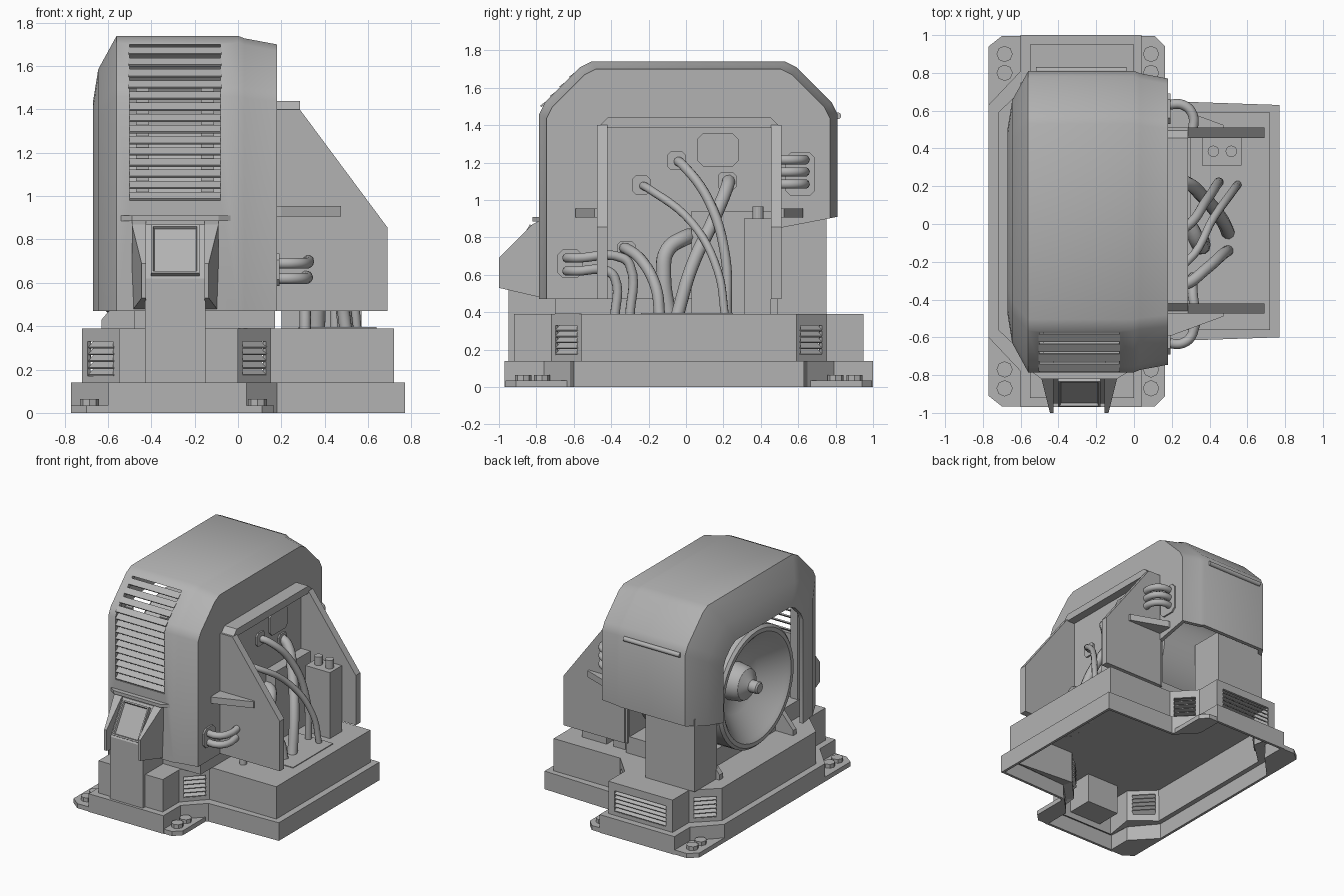
import bpy, bmesh, math
from mathutils import Matrix

if "Cube" in bpy.data.objects:
    bpy.data.objects.remove(bpy.data.objects["Cube"])

grey = bpy.data.materials.new("machine_grey")
grey.use_nodes = True
grey.diffuse_color = (0.45, 0.45, 0.45, 1)
grey.node_tree.nodes["Principled BSDF"].inputs["Base Color"].default_value = (0.45, 0.45, 0.45, 1)


def finish(name, bm, smooth=False):
    bmesh.ops.recalc_face_normals(bm, faces=bm.faces)
    top = max(bm.faces, key=lambda f: f.calc_center_median().z + abs(f.normal.z) * 0.01)
    if top.normal.z < -0.3:
        bmesh.ops.reverse_faces(bm, faces=bm.faces)
    me = bpy.data.meshes.new(name)
    bm.to_mesh(me)
    bm.free()
    me.materials.append(grey)
    ob = bpy.data.objects.new(name, me)
    bpy.context.collection.objects.link(ob)
    if smooth:
        shade(ob)
    return ob


def activate(ob):
    bpy.ops.object.select_all(action='DESELECT')
    ob.select_set(True)
    bpy.context.view_layer.objects.active = ob


def shade(ob):
    activate(ob)
    bpy.ops.object.shade_smooth_by_angle(angle=math.radians(32))


def prism(name, pts, lo, hi, axis):
    """Extrude a 2D outline along an axis from lo to hi."""
    put = {'x': lambda p, d: (d, p[0], p[1]), 'y': lambda p, d: (p[0], d, p[1]),
           'z': lambda p, d: (p[0], p[1], d)}[axis]
    bm = bmesh.new()
    a, b = [[bm.verts.new(put(p, d)) for p in pts] for d in (lo, hi)]
    bm.faces.new(a)
    bm.faces.new(b)
    for i in range(len(pts)):
        j = (i + 1) % len(pts)
        bm.faces.new((a[i], a[j], b[j], b[i]))
    return finish(name, bm)


def box(name, x, y, z, bevel=0):
    ob = prism(name, [(x[0], y[0]), (x[1], y[0]), (x[1], y[1]), (x[0], y[1])], z[0], z[1], 'z')
    if bevel:
        m = ob.modifiers.new("bevel", 'BEVEL')
        m.width, m.segments = bevel, 2
    return ob


def wall_plate(name, x, y, z, r=0.03):
    """Thin plate with clipped corners on a wall facing +x."""
    (a, b), (c, d) = y, z
    pts = [(a + r, c), (b - r, c), (b, c + r), (b, d - r), (b - r, d), (a + r, d), (a, d - r), (a, c + r)]
    return prism(name, pts, x - 0.01, x + 0.012, 'x')


def oriented(name, loc, size, tilt, turn):
    bm = bmesh.new()
    mat = (Matrix.Translation(loc) @ Matrix.Rotation(turn, 4, 'Z')
           @ Matrix.Rotation(tilt, 4, 'X') @ Matrix.Diagonal((*size, 1)))
    bmesh.ops.create_cube(bm, size=1, matrix=mat)
    return finish(name, bm)


def cylinder(name, x, y, z, r, sides):
    pts = [(x + r * math.cos(math.tau * i / sides), y + r * math.sin(math.tau * i / sides)) for i in range(sides)]
    return prism(name, pts, z[0], z[1], 'z')


def pipe(name, pts, r):
    cu = bpy.data.curves.new(name, 'CURVE')
    cu.dimensions = '3D'
    cu.bevel_depth, cu.bevel_resolution, cu.resolution_u, cu.use_fill_caps = r, 3, 6, True
    sp = cu.splines.new('BEZIER')
    sp.bezier_points.add(len(pts) - 1)
    for bp, p in zip(sp.bezier_points, pts):
        bp.co = p
        bp.handle_left_type = bp.handle_right_type = 'AUTO'
    cu.materials.append(grey)
    ob = bpy.data.objects.new(name, cu)
    bpy.context.collection.objects.link(ob)


def thicken(ob, t):
    m = ob.modifiers.new("shell", 'SOLIDIFY')
    m.thickness, m.offset, m.use_even_offset = t, -1, True
    activate(ob)
    bpy.ops.object.modifier_apply(modifier=m.name)


def cut(ob, cutter):
    m = ob.modifiers.new("cut", 'BOOLEAN')
    m.object, m.operation, m.solver = cutter, 'DIFFERENCE', 'EXACT'
    activate(ob)
    bpy.ops.object.modifier_apply(modifier=m.name)
    bpy.data.objects.remove(cutter)


def flip(y):
    return 0.03 - y


# Base: stepped hollow shell with notched corners
def outline(half):
    return half + [(x, flip(y)) for x, y in reversed(half)]


low = outline([(-.77, -.60), (-.60, -.78), (-.60, -.97), (.04, -.97), (.04, -.76), (.18, -.62), (.77, -.60)])
high = outline([(-.72, -.56), (-.55, -.72), (-.55, -.92), (0, -.92), (0, -.72), (.15, -.56), (.72, -.56)])
bm = bmesh.new()
rings = [[bm.verts.new((x, y, z)) for x, y in pts]
         for pts, z in ((low, 0), (low, .14), (high, .14), (high, .39))]
for a, b in zip(rings, rings[1:]):
    for i in range(len(a)):
        j = (i + 1) % len(a)
        bm.faces.new((a[i], a[j], b[j], b[i]))
bm.faces.new(rings[-1])
base = finish("base", bm)
thicken(base, 0.02)

# Base vents with slanted slats
a = math.radians(46)
for x, y, turn, w in ((.075, -.64, a, .16), (-.635, -.64, -a, .16), (.075, flip(-.64), math.pi - a, .16),
                      (-.635, flip(-.64), a - math.pi, .16), (-.275, flip(-.92), math.pi, .44)):
    cut(base, oriented("vent_cutter", (x, y, .25), (w, .12, .16), 0, turn))
    for i in range(5):
        oriented("base_vent_slat", (x - .02 * math.sin(turn), y + .02 * math.cos(turn), .186 + i * .032),
                 (w + .01, .045, .008), .6, turn)

# Feet with bolts
for m in (lambda y: y, flip):
    for name, pts in (("left_foot", [(.03, -.965), (.11, -.965), (.165, -.91), (.165, -.6), (.03, -.74)]),
                      ("right_foot", [(-.59, -.965), (-.70, -.965), (-.77, -.91), (-.77, -.6), (-.59, -.77)])):
        prism(name, [(x, m(y)) for x, y in pts], 0, .035, 'z')
    for x in (.09, -.685):
        for y in (-.87, -.77):
            cylinder("foot_bolt", x, m(y), (.03, .065), .043, 8)


# Hood: lofted shell, open on the fan side and underneath
def hood_ring(d):
    f, b, t, c = -.785 + d, .81 - d, 1.74 - d, .22 - .4 * d
    front = [(f, .47), (f, t - c - .06), (f + .03, t - c), (f + c, t - .03), (f + c + .06, t)]
    back = [(b - c - .06, t), (b - c, t - .03), (b - .03, t - c), (b, t - c - .06), (b, .91 - .2 * d)]
    return front + back


bm = bmesh.new()
rings = [[bm.verts.new((x, y, z)) for y, z in hood_ring(d)]
         for x, d in ((-.67, .31), (-.645, .155), (-.56, 0), (0, 0), (.03, .012), (.18, .04))]
for a, b in zip(rings, rings[1:]):
    for i in range(len(a) - 1):
        bm.faces.new((a[i], a[i + 1], b[i + 1], b[i]))
bm.faces.new(rings[-1] + [bm.verts.new((.18, .5, z)) for z in (.85, .47)])
hood = finish("hood", bm)
thicken(hood, 0.03)
cut(hood, box("grille_cutter", (-.5, -.08), (-1, -.5), (.98, 1.70)))
shade(hood)

# Front grille
for i in range(14):
    z = 1.0 + i * .0515
    oriented("grille_slat", (-.29, -.762 + max(0, z - 1.51), z), (.43, .05, .01), .65, 0)
for x in (-.44, -.14):
    box("grille_post", (x - .03, x + .03), (-.72, -.69), (.5, 1.53))

# Rear handle, rear leg, inner support
pipe("rear_handle", [(-.52, .812, 1.45), (-.28, .812, 1.45), (-.04, .812, 1.45)], .018)
box("rear_leg", (-.6, -.18), (.48, .75), (.39, .95))
box("inner_support", (-.48, .17), (-.70, .49), (.39, .52))
for y in (-.45, .45):
    prism("support_bracket", [(-.63, .39), (-.47, .39), (-.47, .58), (-.5, .58), (-.63, .43)], y, y + .04, 'y')

# Fan housing with dished cone and hub
bm = bmesh.new()
prof = [(.1, 0), (.1, .46), (-.6, .46), (-.62, .44), (-.62, .41), (-.6, .385), (-.45, .24), (-.42, .14),
        (-.5, .13), (-.53, .115), (-.56, .06), (-.57, .045), (-.63, .045), (-.64, .035), (-.64, 0)]
vs = [bm.verts.new((x, .01, .92 + r)) for x, r in prof]
es = [bm.edges.new(p) for p in zip(vs, vs[1:])]
bmesh.ops.spin(bm, geom=vs + es, cent=(0, .01, .92), axis=(1, 0, 0), angle=math.tau, steps=48)
bmesh.ops.remove_doubles(bm, verts=bm.verts, dist=1e-4)
finish("fan", bm, True)

# Front control column with screen and side wings
prism("control_column", [(-.95, .14), (-.95, .62), (-.80, .87), (-.7, .87), (-.7, .14)], -.43, -.15, 'x')
prism("column_cap", [(-.56, -.77), (-.49, -.82), (-.09, -.82), (-.01, -.77)], .885, .91, 'z')
for s in (-1, 1):
    wing = prism("column_wing", [(-.76, .9), (-.82, .87), (-1, .69), (-1, .53), (-.74, .47)],
                 -.29 + s * .135, -.29 + s * .2, 'x')
    for v in wing.data.vertices:
        if v.co.y < -.9 and abs(v.co.x + .29) > .15:
            v.co.x = -.29 + s * .155
tilt = -math.atan2(.15, .25)
screen = oriented("control_screen", (-.29, -.88, .745), (.225, .05, .26), tilt, 0)
bm = bmesh.new()
bm.from_mesh(screen.data)
bm.faces.ensure_lookup_table()
face = min(bm.faces, key=lambda f: f.normal.y)
bmesh.ops.inset_region(bm, faces=[face], thickness=.015)
bmesh.ops.inset_region(bm, faces=[face], thickness=.008, depth=-.015)
bm.to_mesh(screen.data)
bm.free()

# Cable enclosure on the left side
box("enclosure_wall", (.14, .22), (-.45, .49), (.47, 1.40))
prism("enclosure_top", [(-.475, 1.385), (-.42, 1.44), (.455, 1.44), (.51, 1.385)], .17, .285, 'x')
for y0, y1, out in ((-.475, -.42, -.59), (.455, .51, .625)):
    prism("enclosure_side", [(.17, .47), (.69, .47), (.69, .855), (.285, 1.40), (.17, 1.40)], y0, y1, 'y')
    edge = y0 if out < 0 else y1
    prism("side_fin", [(.17, out), (.2, out), (.475, edge + (out - edge) * .12), (.475, edge), (.17, edge)],
          .905, .955, 'z')

# Cables and their entry plates
for y, z in ((-.24, 1.08), (-.05, 1.21), (.22, 1.1), (-.32, .73)):
    wall_plate("cable_plate", .22, (y - .05, y + .05), (z - .05, z + .05), .02)
wall_plate("access_panel", .22, (.06, .28), (1.18, 1.355))
for r, pts in (
        (.022, [(.2, -.24, 1.08), (.28, -.2, 1.06), (.42, .03, .88), (.52, .17, .62), (.55, .21, .37)]),
        (.026, [(.2, -.05, 1.21), (.27, -.02, 1.19), (.38, .12, 1.0), (.44, .21, .7), (.45, .22, .37)]),
        (.036, [(.2, .23, 1.11), (.27, .22, 1.07), (.36, .15, .9), (.46, .03, .64), (.5, -.05, .37)]),
        (.042, [(.2, .04, .81), (.28, 0, .8), (.34, -.1, .73), (.36, -.12, .6), (.36, -.09, .37)]),
        (.03, [(.2, -.33, .74), (.27, -.32, .74), (.38, -.24, .68), (.47, -.16, .53), (.5, -.14, .37)])):
    pipe("cable", pts, r)

# Front and rear coolant pipes
wall_plate("front_pipe_plate", .18, (-.69, -.55), (.585, .735))
for z, y in ((.69, -.30), (.62, -.38)):
    pipe("front_pipe", [(.17, -.63, z), (.26, -.63, z), (.31, -.58, z), (.31, y - .04, z),
                        (.31, y, z - .04), (.31, y, .37)], .026)
wall_plate("rear_pipe_plate", .18, (.53, .69), (1.02, 1.255))
for z in (1.085, 1.15, 1.215):
    pipe("rear_pipe", [(.17, .63, z), (.26, .63, z), (.31, .58, z), (.31, .48, z)], .026)

# Battery box with terminals, cable floor plate
box("battery_box", (.36, .57), (.31, .455), (.38, .9))
for x in (.42, .515):
    cylinder("battery_terminal", x, .385, (.89, .965), .03, 16)
box("side_box", (.2, .3), (.03, .455), (.38, .94))
box("floor_plate", (.28, .64), (-.24, .25), (.38, .396))
